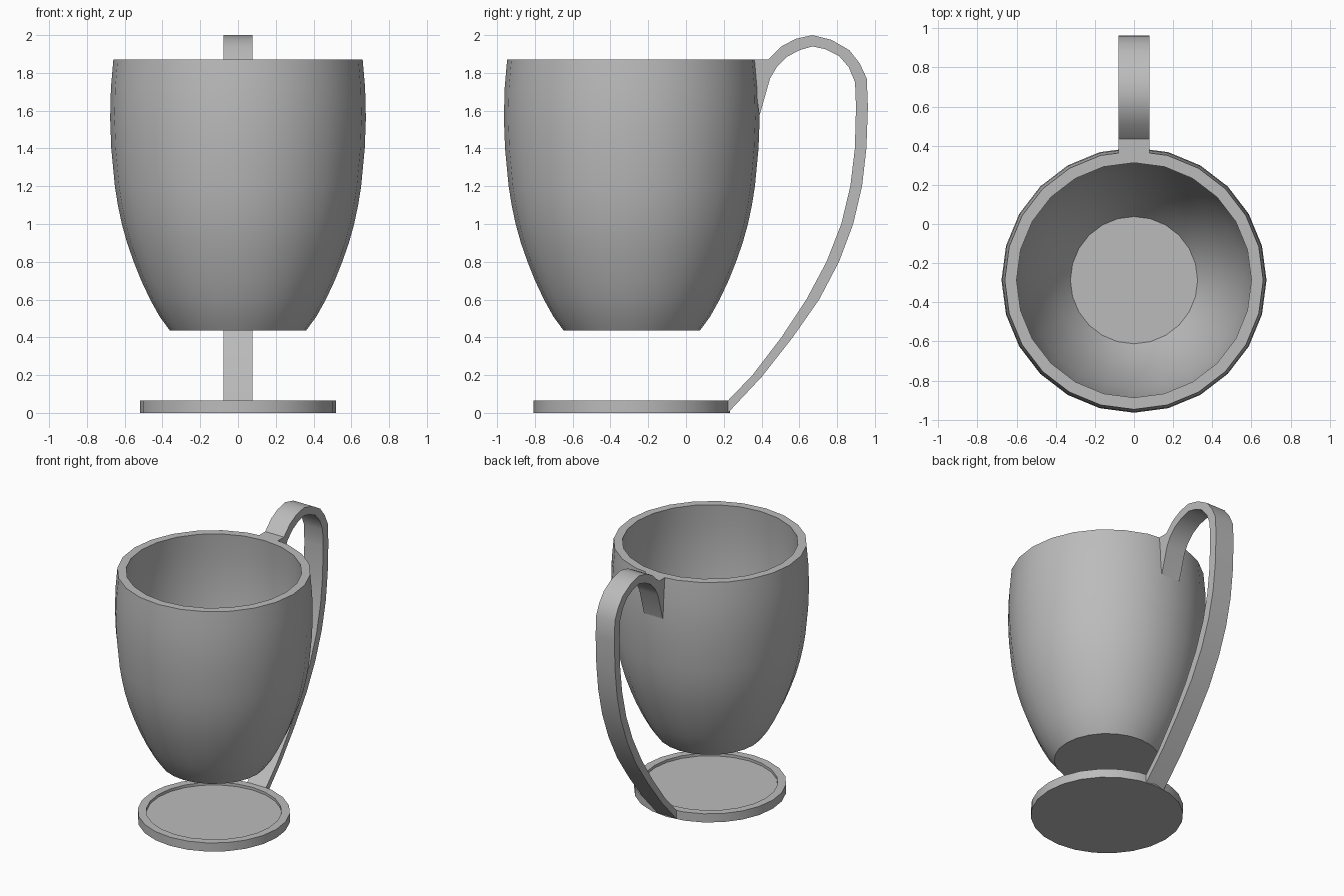
import bpy, bmesh, math

if "Cube" in bpy.data.objects:
    bpy.data.objects.remove(bpy.data.objects["Cube"])

CENTRE_Y = -0.287
SIDES = 24

gray = bpy.data.materials.new("plain_gray")
gray.diffuse_color = (0.5, 0.5, 0.5, 1)
gray.use_nodes = True
gray.node_tree.nodes["Principled BSDF"].inputs["Base Color"].default_value = gray.diffuse_color


def finish(name, bm):
    bmesh.ops.recalc_face_normals(bm, faces=bm.faces)
    mesh = bpy.data.meshes.new(name)
    bm.to_mesh(mesh)
    bm.free()
    obj = bpy.data.objects.new(name, mesh)
    bpy.context.collection.objects.link(obj)
    mesh.materials.append(gray)
    bpy.ops.object.select_all(action='DESELECT')
    obj.select_set(True)
    bpy.context.view_layer.objects.active = obj
    bpy.ops.object.shade_smooth_by_angle(angle=math.radians(32))
    return obj


def lathe(name, profile):
    """Closed turned solid: rings of (radius, z), capped at both ends."""
    bm = bmesh.new()
    rings = []
    for r, z in profile:
        rings.append([bm.verts.new((r * math.sin(2 * math.pi * i / SIDES),
                                    CENTRE_Y + r * math.cos(2 * math.pi * i / SIDES), z))
                      for i in range(SIDES)])
    for a, b in zip(rings, rings[1:]):
        for i in range(SIDES):
            j = (i + 1) % SIDES
            bm.faces.new((a[i], a[j], b[j], b[i]))
    bm.faces.new(rings[0])
    bm.faces.new(rings[-1])
    return finish(name, bm)


# Cup: outer wall upward, flat rim, inner wall down to the floor
outer = [(0.36, 0.435), (0.415, 0.51), (0.465, 0.60), (0.512, 0.70), (0.552, 0.80),
         (0.587, 0.90), (0.615, 1.0), (0.636, 1.1), (0.652, 1.2), (0.671, 1.4),
         (0.677, 1.56), (0.673, 1.72), (0.66, 1.87)]
inner = [(0.60, 1.87), (0.613, 1.72), (0.617, 1.56), (0.611, 1.4), (0.592, 1.2),
         (0.555, 1.0), (0.492, 0.80), (0.405, 0.60), (0.325, 0.49)]
lathe("cup", outer + inner)

# Foot disc with a shallow recess
lathe("foot_disc", [(0.52, 0), (0.52, 0.065), (0.462, 0.065), (0.462, 0.045)])

# Handle: (outer y, outer z, inner y, inner z) stations from the foot to the rim
stations = [
    (0.222, 0.00, 0.222, 0.065), (0.40, 0.19, 0.352, 0.20), (0.565, 0.40, 0.505, 0.40),
    (0.705, 0.60, 0.637, 0.60), (0.81, 0.80, 0.744, 0.80), (0.885, 1.0, 0.822, 1.0),
    (0.932, 1.2, 0.87, 1.2), (0.955, 1.4, 0.894, 1.4), (0.963, 1.62, 0.90, 1.62),
    (0.957, 1.77, 0.895, 1.75), (0.92, 1.85, 0.862, 1.83), (0.865, 1.92, 0.81, 1.89),
    (0.77, 1.975, 0.74, 1.925), (0.67, 2.0, 0.67, 1.94), (0.58, 1.98, 0.60, 1.92),
    (0.505, 1.94, 0.535, 1.885), (0.435, 1.87, 0.48, 1.83), (0.40, 1.87, 0.445, 1.77),
    (0.35, 1.87, 0.388, 1.57)]
bm = bmesh.new()
loops = []
for yo, zo, yi, zi in stations:
    loops.append([bm.verts.new(p) for p in ((-0.078, yo, zo), (0.078, yo, zo),
                                            (0.078, yi, zi), (-0.078, yi, zi))])
for a, b in zip(loops, loops[1:]):
    for i in range(4):
        j = (i + 1) % 4
        bm.faces.new((a[i], a[j], b[j], b[i]))
bm.faces.new(loops[0])
bm.faces.new(loops[-1])
finish("handle", bm)
